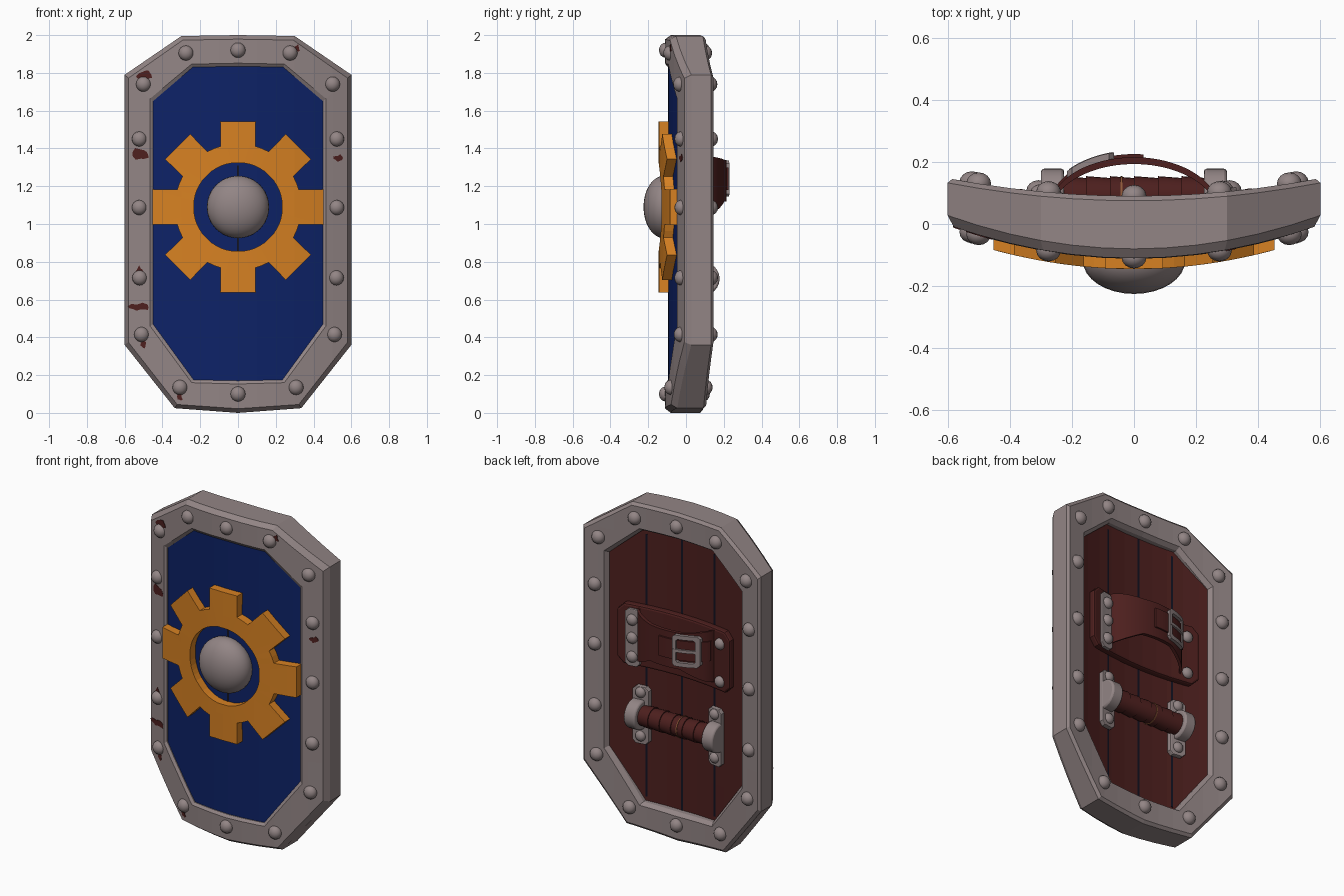
import bpy, bmesh, math, random
from mathutils import Vector

random.seed(4)
if bpy.data.objects.get("Cube"):
    bpy.data.objects.remove(bpy.data.objects["Cube"])


def material(name, rgb):
    m = bpy.data.materials.new(name)
    m.use_nodes = True
    m.diffuse_color = (*rgb, 1)
    m.node_tree.nodes["Principled BSDF"].inputs["Base Color"].default_value = (*rgb, 1)
    return m


steel = material("warm grey steel", (.29, .235, .235))
blue = material("deep blue paint", (.004, .016, .135))
gold = material("orange gold", (.68, .22, .016))
leather = material("red brown leather", (.075, .014, .013))
seam_dark = material("dark seam", (.006, .006, .015))
tan = material("tan chipped wood", (.27, .1, .04))
plum = material("plum stain", (.04, .02, .06))


# Curved reference surfaces: depth y at a place x, z
def flat_front(x, z): return .3 * x * x
def panel_front(x, z): return -.095 + .3 * x * x + .02 * ((z - 1) / .83) ** 2
def frame_front(x, z): return -.11 + .3 * x * x
def panel_back(x, z): return .035 + .3 * x * x
def arm_arch(x, z): return .085 + .13 * max(0, 1 - (x / .26) ** 2) ** .6


def finish(obj, mats, bevel=0, smooth=False):
    for m in mats:
        obj.data.materials.append(m)
    if bevel:
        b = obj.modifiers.new("soft edges", 'BEVEL')
        b.width, b.segments, b.limit_method, b.angle_limit = bevel, 2, 'ANGLE', .8
    if smooth:
        bpy.ops.object.select_all(action='DESELECT')
        obj.select_set(True)
        bpy.context.view_layer.objects.active = obj
        bpy.ops.object.shade_smooth_by_angle(angle=.7)
    return obj


def loft(name, loops, mats, surf, ring=False, step=.1, bevel=0, smooth=False, rule=None):
    """Join (outline, depth) loops, slice them, then bend them onto a surface."""
    bm = bmesh.new()
    rows = [[bm.verts.new((x, y, z)) for x, z in pts] for pts, y in loops]
    pairs = list(zip(rows, rows[1:])) + ([(rows[-1], rows[0])] if ring else [])
    for a, b in pairs:
        for i in range(len(a)):
            j = (i + 1) % len(a)
            bm.faces.new((a[i], a[j], b[j], b[i]))
    if not ring:
        bm.faces.new(rows[0])
        bm.faces.new(rows[-1])
    for axis, top, gap in ((0, .6, step), (2, 2, .2)):
        n = round(top / gap)
        for k in range(-n if axis == 0 else 1, n + 1):
            co, no = Vector(), Vector()
            co[axis], no[axis] = k * gap, 1
            bmesh.ops.bisect_plane(bm, geom=bm.verts[:] + bm.edges[:] + bm.faces[:],
                                   dist=1e-5, plane_co=co, plane_no=no)
    for v in bm.verts:
        v.co.y += surf(v.co.x, v.co.z) if surf else (.3 if v.co.y < .01 else .16) * v.co.x ** 2
    bmesh.ops.recalc_face_normals(bm, faces=bm.faces[:])
    if rule:
        for f in bm.faces:
            f.material_index = rule(f)
    me = bpy.data.meshes.new(name)
    bm.to_mesh(me)
    bm.free()
    obj = bpy.data.objects.new(name, me)
    bpy.context.collection.objects.link(obj)
    return finish(obj, mats, bevel, smooth)


def plate(name, outline, y0, y1, mat, surf, **kw):
    return loft(name, [(outline, y0), (outline, y1)], [mat], surf, **kw)


def rect(x, z, w, h, c=0):
    """Rectangle of half sizes w, h with corners cut by c."""
    if not c:
        return [(x - w, z - h), (x + w, z - h), (x + w, z + h), (x - w, z + h)]
    return [(x + sx * a, z + sz * b) for sx, sz, a, b in (
        (-1, -1, w - c, h), (1, -1, w - c, h), (1, -1, w, h - c), (1, 1, w, h - c),
        (1, 1, w - c, h), (-1, 1, w - c, h), (-1, 1, w, h - c), (-1, -1, w, h - c))]


def mirrored(half):
    """Close a right-hand outline whose ends lie on x = 0."""
    return half + [(-x, z) for x, z in half[-2:0:-1]]


def ball(name, loc, size, mat=steel, seg=16):
    bpy.ops.mesh.primitive_uv_sphere_add(segments=seg, ring_count=seg // 2, radius=1, location=loc)
    o = bpy.context.object
    o.name, o.scale = name, size
    return finish(o, [mat], smooth=True)


def rod(name, x, y, z, r0, r1, length, mat, bevel=0):
    bpy.ops.mesh.primitive_cone_add(vertices=24, radius1=r0, radius2=r1, depth=length,
                                    location=(x, y, z), rotation=(0, math.pi / 2, 0))
    bpy.context.object.name = name
    return finish(bpy.context.object, [mat], bevel, True)


# Frame
outer = mirrored([(0, 2), (.3, 1.995), (.6, 1.79), (.6, .36), (.335, .025), (0, 0)])
inner = mirrored([(0, 1.835), (.24, 1.83), (.45, 1.65), (.45, .47), (.235, .175), (0, .17)])


def between(t):
    return [(a + (c - a) * t, b + (d - b) * t) for (a, b), (c, d) in zip(outer, inner)]


profile = [(0, -.08), (.13, -.11), (.9, -.112), (1, -.1), (1, .065), (.9, .09), (.1, .09), (0, .075)]
loft("frame", [(between(t), y) for t, y in profile], [steel], None, ring=True)

# Panel: painted front, bare back
body = between(.9)
loft("panel", [(body, -.095), (body, .035)], [blue, leather],
     lambda x, z: .3 * x * x, rule=lambda f: int(f.normal.y > 0))
bulge = between(.97)
plate("painted_face", bulge, 0, .03, blue, panel_front)
plate("front_seam", rect(0, 1, .006, .825), -.003, .004, seam_dark, panel_front)
for n, (x, h) in enumerate(((-.23, .8), (0, .83), (.23, .8))):
    plate(f"back_seam_{n}", rect(x, 1, .006, h), -.003, .003, seam_dark, panel_back)

# Gear emblem and boss
gz, rim, hole = 1.09, [], []
for k in range(8):
    for a, r, b in ((-.28, .335, -.28), (-.205, .462, -.14), (.205, .462, .14),
                    (.28, .335, .28), (math.pi / 8, .335, math.pi / 8)):
        t = k * math.pi / 4
        rim.append((r * math.cos(t + a), gz + r * math.sin(t + a)))
        hole.append((.235 * math.cos(t + b), gz + .235 * math.sin(t + b)))
loft("gear_emblem", [(rim, -.145), (hole, -.145), (hole, -.085), (rim, -.085)],
     [gold], flat_front, ring=True, bevel=.006)
ball("boss", (0, -.117, gz), (.165, .108, .165), seg=32)

# Rivets on both sides of the frame
spots = [(0, 1.92), (0, .1)]
for s in (-1, 1):
    spots += [(s * x, z) for x, z in ((.275, 1.905), (.5, 1.74), (.522, 1.45), (.522, 1.087),
                                      (.52, .715), (.51, .415), (.307, .135))]
for n, (x, z) in enumerate(spots):
    ball(f"front_rivet_{n}", (x, -.108 + .3 * x * x, z), (.04, .035, .04))
    ball(f"back_rivet_{n}", (x, .09 + .16 * x * x, z), (.04, .036, .04))

# Arm strap: pad, arched band, belt and buckle
plate("arm_pad", rect(.005, 1.185, .38, .185, .04), -.01, .038, leather, panel_back, bevel=.012)
band = [(-.26, 1.04), (-.1, 1.12), (.1, 1.12), (.26, 1.04), (.26, 1.36), (.1, 1.34), (-.1, 1.34), (-.26, 1.36)]
plate("arm_band", band, -.022, 0, leather, arm_arch, step=.02, smooth=True)
plate("arm_belt", rect(-.11, 1.24, .14, .06), -.005, .01, leather, arm_arch, step=.02)
b_out, b_in = rect(-.14, 1.24, .075, .095, .015), rect(-.14, 1.24, .052, .07, .01)
loft("buckle", [(b_out, -.005), (b_out, .02), (b_in, .02), (b_in, -.005)],
     [steel], arm_arch, ring=True, step=.02)
plate("buckle_prong", rect(-.14, 1.24, .07, .009), .008, .022, steel, arm_arch, step=.02)
plate("strap_plate", rect(.285, 1.175, .045, .175, .02), .03, .052, steel, panel_back, bevel=.005)
for n, (x, z) in enumerate(((.285, 1.285), (.285, 1.175), (.285, 1.06), (-.3, 1.29), (-.3, 1.06))):
    ball(f"strap_rivet_{n}", (x, panel_back(x, z) + (.052 if x > 0 else .038), z), (.034, .028, .034))

# Hand grip: brackets, collars and leather wraps
hz, hy = .71, .09
for side, s in (("left", 1), ("right", -1)):
    plate(f"{side}_bracket", rect(s * .25, hz - .01, .05, .175, .02), -.005, .028, steel, panel_back, bevel=.006)
    rod(f"{side}_collar", s * .262, hy, hz, .088, .088, .075, steel, .01)
    for dz in (-.135, .13):
        ball(f"{side}_bracket_rivet", (s * .25, .08, hz + dz), (.032, .026, .032))
for n in range(6):
    rod(f"grip_wrap_{n}", (n - 2.5) * .077, hy, hz, .064, .058, .078, leather)
rod("grip_worn_ring", -.04, hy, hz, .0645, .0645, .006, tan)


# Chipped and rusty patches
def patch(name, x, z, w, h, mat, surf):
    pts = []
    for k in range(11):
        r = random.uniform(.5, 1.1)
        pts.append((x + w * r * math.cos(k * .571), z + h * r * math.sin(k * .571)))
    plate(name, pts, -.003, .004, mat, surf)


for x, z, w, h in ((-.49, 1.79, .05, .035), (-.51, 1.37, .05, .04), (-.53, .56, .06, .025),
                   (-.52, .74, .02, .04), (.31, 1.93, .02, .025), (-.5, .365, .02, .025),
                   (-.31, .085, .02, .025), (.53, 1.35, .025, .02)):
    patch("rust_patch", x, z, w, h, leather, frame_front)
for x, z, w, h, m in ((.13, 1.59, .05, .04, tan), (.2, 1.6, .035, .06, plum), (-.33, 1.69, .025, .06, tan),
                      (-.3, .47, .03, .04, tan), (-.32, .59, .025, .02, tan), (.2, .46, .03, .05, plum),
                      (.3, .38, .05, .03, leather), (.41, .52, .03, .05, leather), (.25, .25, .05, .025, plum),
                      (.1, .28, .03, .03, plum), (.34, .48, .02, .04, leather), (.15, .36, .02, .03, leather)):
    patch("paint_chip", x, z, w, h, m, panel_front)
